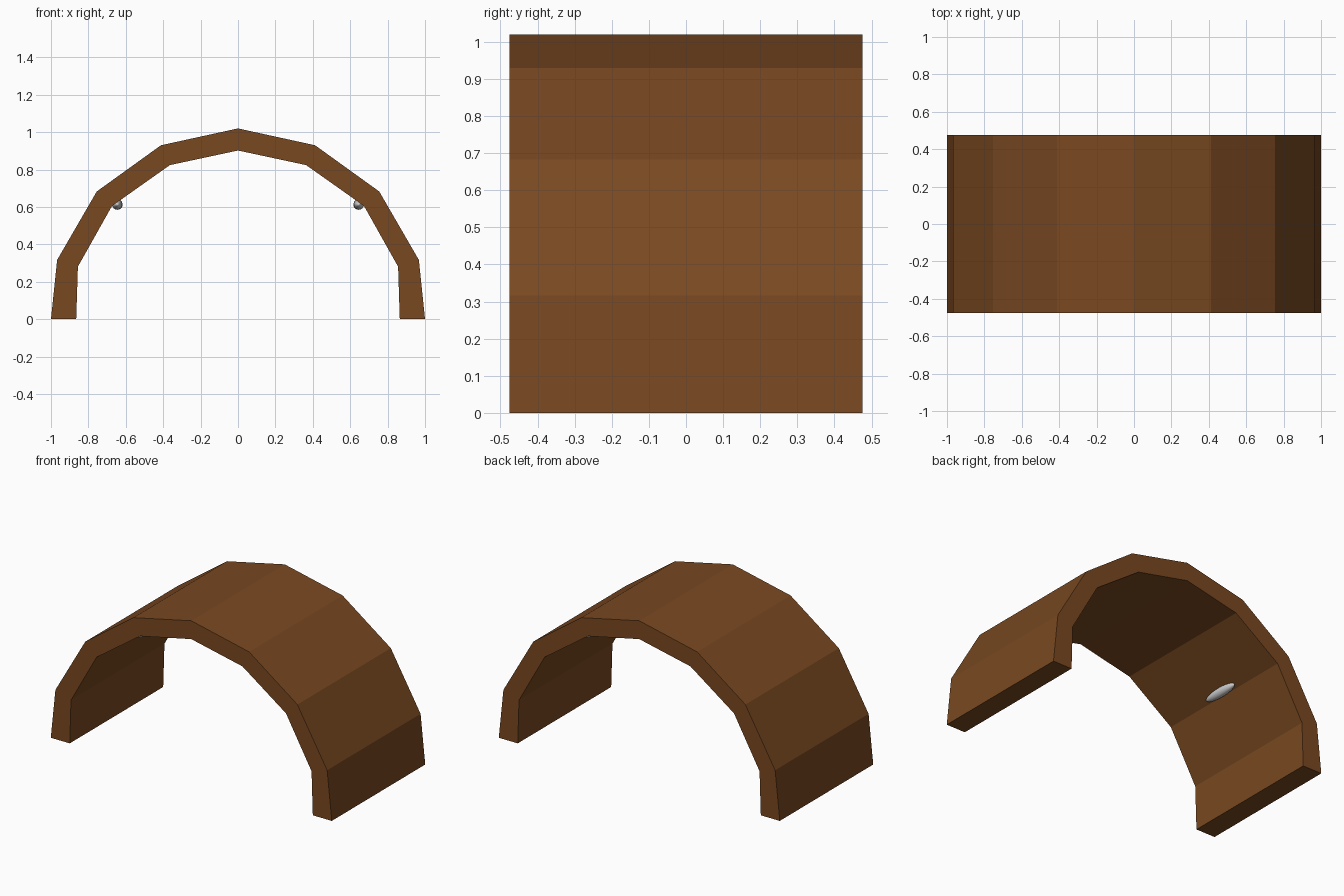
import bpy, bmesh

if "Cube" in bpy.data.objects:
    bpy.data.objects.remove(bpy.data.objects["Cube"])

HALF_DEPTH = 0.475

wood = bpy.data.materials.new("brown_wood")
wood.diffuse_color = (0.19, 0.065, 0.015, 1)
wood.use_nodes = True
wood.node_tree.nodes["Principled BSDF"].inputs["Base Color"].default_value = wood.diffuse_color

# Arch: half profile (outer and inner edge), mirrored then extruded in depth
outer = [(1.0, 0), (0.967, 0.317), (0.755, 0.683), (0.412, 0.93), (0, 1.02)]
inner = [(0.865, 0), (0.856, 0.281), (0.674, 0.605), (0.364, 0.824), (0, 0.902)]


def full(side):
    return side + [(-x, z) for x, z in side[-2::-1]]


bm = bmesh.new()
rows = list(zip(full(outer), full(inner)))
front = [[bm.verts.new((x, -HALF_DEPTH, z)) for x, z in row] for row in rows]
for a, b in zip(front, front[1:]):
    bm.faces.new((a[0], b[0], b[1], a[1]))
ext = bmesh.ops.extrude_face_region(bm, geom=bm.faces[:], use_keep_orig=True)
moved = [v for v in ext["geom"] if isinstance(v, bmesh.types.BMVert)]
bmesh.ops.translate(bm, verts=moved, vec=(0, 2 * HALF_DEPTH, 0))
bmesh.ops.recalc_face_normals(bm, faces=bm.faces[:])
mesh = bpy.data.meshes.new("arch_shell")
bm.to_mesh(mesh)
bm.free()
mesh.materials.append(wood)
arch = bpy.data.objects.new("arch_shell", mesh)
bpy.context.collection.objects.link(arch)

# Small stretched studs half sunk in the inner walls
for name, side in (("left_stud", -1), ("right_stud", 1)):
    bpy.ops.mesh.primitive_uv_sphere_add(segments=24, ring_count=12, radius=1,
                                         location=(side * 0.645, 0, 0.613))
    stud = bpy.context.object
    stud.name = name
    stud.scale = (0.028, 0.125, 0.028)
    bpy.ops.object.shade_smooth()
